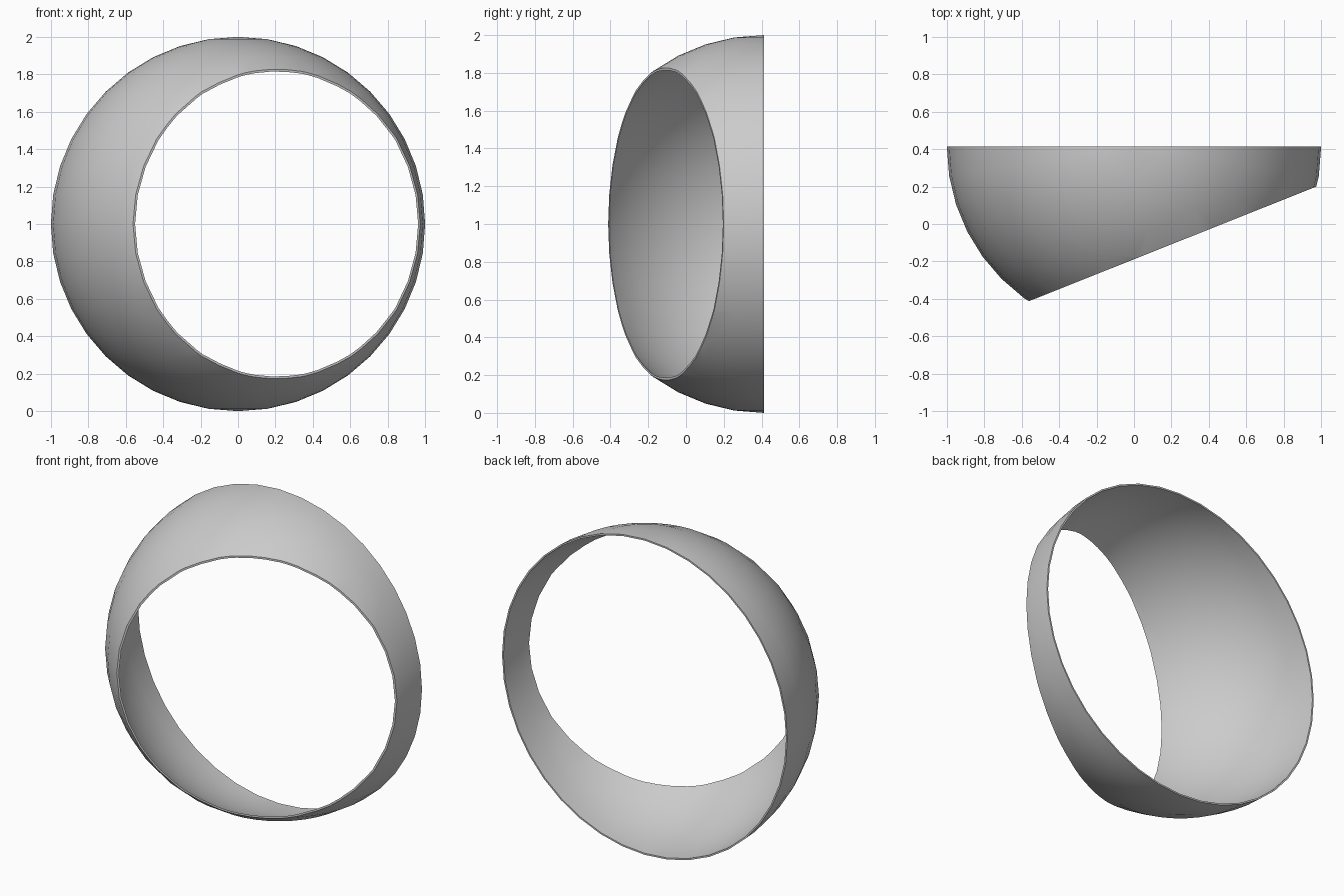
import bpy, bmesh, math
from mathutils import Vector

if "Cube" in bpy.data.objects:
    bpy.data.objects.remove(bpy.data.objects["Cube"])

THICK = 0.01
CENTRE = Vector((0, 0.413, 1))

# Flat back plane and slanted front plane (point, outward normal), relative to the sphere centre
a, b = Vector((-0.563, -0.826, 0)), Vector((0.977, -0.212, 0))
d = b - a
planes = ((Vector((0, 0, 0)), Vector((0, 1, 0))),
          (a, Vector((d.y, -d.x, 0)).normalized()))

# Outer skin: a sphere cut open by both planes
bm = bmesh.new()
bmesh.ops.create_uvsphere(bm, u_segments=40, v_segments=20, radius=1)
for co, no in planes:
    bmesh.ops.bisect_plane(bm, geom=bm.verts[:] + bm.edges[:] + bm.faces[:],
                           dist=1e-4, plane_co=co, plane_no=no, clear_outer=True)
bmesh.ops.remove_doubles(bm, verts=bm.verts[:], dist=1e-3)

# Inner skin: a slightly smaller copy whose rim vertices stay in the cutting planes
outer = bm.verts[:]
outer_faces = bm.faces[:]
rim_edges = [e for e in bm.edges if e.is_boundary]
inner = {}
for v in outer:
    p = v.co * (1 - THICK)
    for co, no in planes:
        if abs((v.co - co).dot(no)) < 1e-3:
            c = no * co.dot(no)                      # centre of the cut circle
            r = (v.co - c).length
            p = c + (v.co - c) * (1 - THICK / r ** 2)
    inner[v] = bm.verts.new(p)
for f in outer_faces:
    bm.faces.new([inner[v] for v in reversed(f.verts)])

# Flat rims joining the two skins
for e in rim_edges:
    v, w = e.verts
    bm.faces.new((v, w, inner[w], inner[v]))
bmesh.ops.recalc_face_normals(bm, faces=bm.faces[:])

mesh = bpy.data.meshes.new("ring_shell")
bm.to_mesh(mesh)
bm.free()
shell = bpy.data.objects.new("ring_shell", mesh)
shell.location = CENTRE
bpy.context.collection.objects.link(shell)

# Smooth skins, sharp rims
bpy.context.view_layer.objects.active = shell
shell.select_set(True)
bpy.ops.object.shade_smooth_by_angle(angle=math.radians(30))
